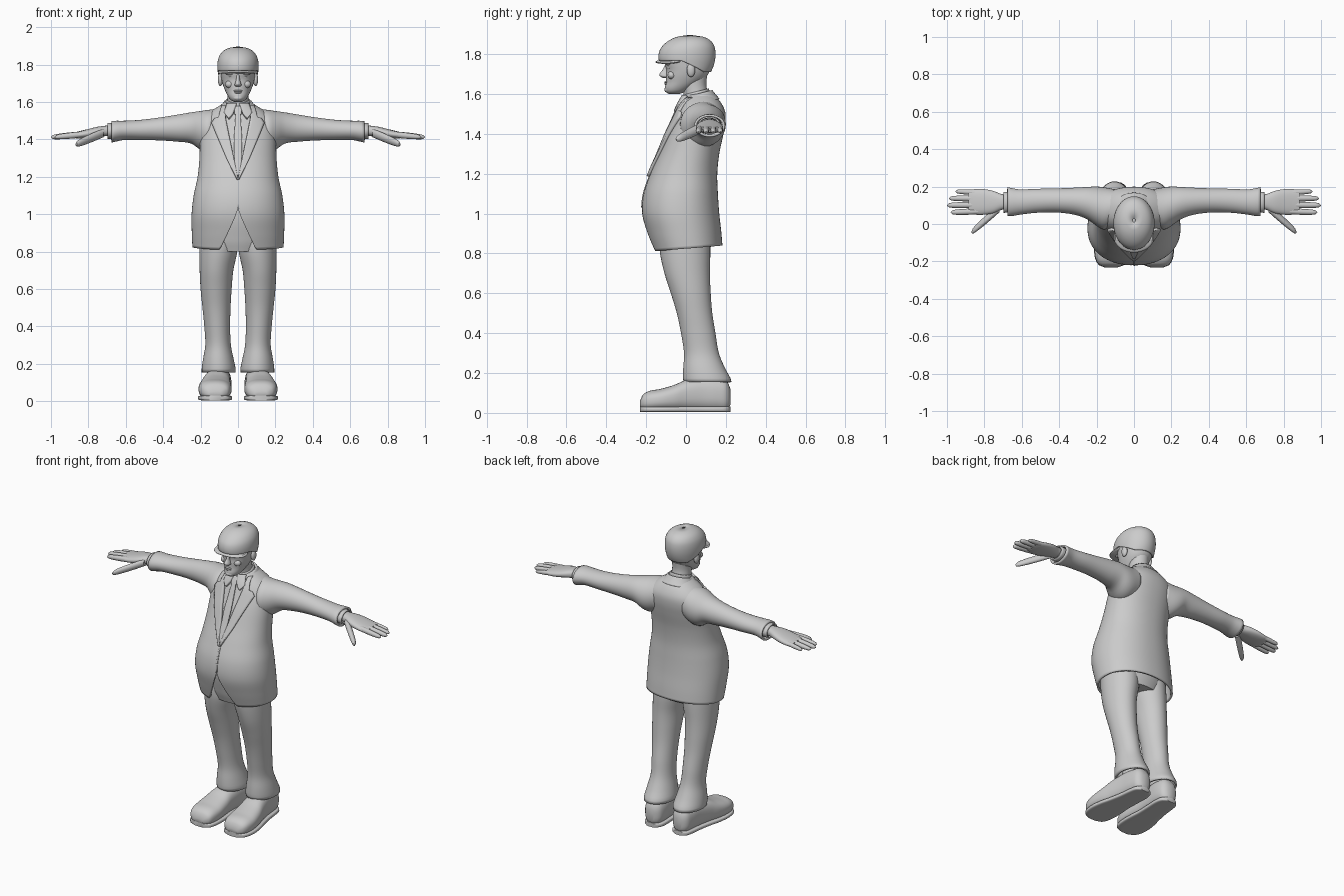
import bpy
from math import cos, sin, pi, copysign
from mathutils import Vector

cube = bpy.data.objects.get("Cube")
if cube:
    bpy.data.objects.remove(cube)

grey = bpy.data.materials.new("light grey")
grey.use_nodes = True
TONE = (0.6, 0.6, 0.6, 1)
grey.diffuse_color = TONE
grey.node_tree.nodes["Principled BSDF"].inputs["Base Color"].default_value = TONE
parts = []


def add_part(name, verts, faces, mirror=False, shell=0.0, offset=-1):
    mesh = bpy.data.meshes.new(name)
    mesh.from_pydata(verts, [], faces)
    mesh.materials.append(grey)
    obj = bpy.data.objects.new(name, mesh)
    bpy.context.collection.objects.link(obj)
    if shell:
        mod = obj.modifiers.new("thickness", "SOLIDIFY")
        mod.thickness, mod.offset = shell, offset
    if mirror:
        obj.modifiers.new("both sides", "MIRROR")
    parts.append(obj)
    return obj


def profile(rows, s):
    """Smoothly interpolate the extents stored in rows at station s."""
    s = min(max(s, rows[0][0]), rows[-1][0])
    i = next(k for k in range(len(rows) - 1) if s <= rows[k + 1][0])
    p, q = rows[i], rows[i + 1]
    before, after = rows[max(i - 1, 0)], rows[min(i + 2, len(rows) - 1)]
    h = q[0] - p[0]
    t = (s - p[0]) / h
    out = []
    for k in range(1, 5):
        m0 = (q[k] - before[k]) / (q[0] - before[0]) * h
        m1 = (after[k] - p[k]) / (after[0] - p[0]) * h
        d = q[k] - p[k]
        out.append(p[k] + t * (m0 + t * (3 * d - 2 * m0 - m1 + t * (m0 + m1 - 2 * d))))
    return out


def skin(name, rows, axis=2, n=32, steps=24, power=1.0, bottom=None, warp=None,
         closed=True, **kw):
    """Loft oval sections along an axis; rows are (station, a0, a1, b0, b1)."""
    verts, faces = [], []
    for i in range(steps + 1):
        for j in range(n):
            c, s = cos(2 * pi * j / n), sin(2 * pi * j / n)
            lo = bottom(c, s) if bottom else rows[0][0]
            st = lo + (rows[-1][0] - lo) * i / steps
            a0, a1, b0, b1 = profile(rows, st)
            v = Vector()
            v[axis] = st
            v[(axis + 1) % 3] = (a0 + a1 + (a1 - a0) * copysign(abs(c) ** power, c)) / 2
            v[(axis + 2) % 3] = (b0 + b1 + (b1 - b0) * copysign(abs(s) ** power, s)) / 2
            verts.append(warp(v) if warp else v)
    for i in range(steps):
        for j in range(n):
            k = (j + 1) % n
            faces.append((i * n + j, i * n + k, (i + 1) * n + k, (i + 1) * n + j))
    if closed:
        faces.append(tuple(reversed(range(n))))
        faces.append(tuple(range(steps * n, steps * n + n)))
    return add_part(name, verts, faces, **kw)


def upright(rows):
    """Turn (z, half width, front y, back y) into loft rows."""
    return [(z, -w, w, f, b) for z, w, f, b in rows]


def blob(name, centre, size, mirror=False):
    """Small ellipsoid for facial features."""
    n, m = 20, 12
    verts = [Vector((centre[0] + size[0] * sin(pi * i / m) * cos(2 * pi * j / n),
                     centre[1] + size[1] * sin(pi * i / m) * sin(2 * pi * j / n),
                     centre[2] - size[2] * cos(pi * i / m)))
             for i in range(m + 1) for j in range(n)]
    faces = [(i * n + j, i * n + (j + 1) % n, (i + 1) * n + (j + 1) % n, (i + 1) * n + j)
             for i in range(m) for j in range(n)]
    return add_part(name, verts, faces, mirror)


# Jacket body with a parted front hem
JACKET = upright([(0.81, .243, -.165, .185), (0.9, .247, -.195, .178), (1.0, .248, -.22, .167),
                  (1.1, .237, -.213, .16), (1.2, .216, -.178, .157), (1.3, .206, -.135, .167),
                  (1.4, .204, -.095, .188), (1.46, .203, -.067, .198), (1.51, .185, -.045, .197),
                  (1.55, .145, -.026, .18), (1.58, .1, -.008, .157), (1.605, .06, .005, .13)])


def hem(c, s):
    gap = abs(c) / 0.36
    if s < 0 and gap < 1:
        return 0.815 + 0.215 * (1 - gap ** 0.8)
    return 0.825 + 0.015 * s


skin("jacket_body", JACKET, n=128, steps=56, power=0.92, bottom=hem, closed=False, shell=0.012)


def chest_y(x, z):
    a0, a1, b0, b1 = profile(JACKET, z)
    u = min(abs(x) / a1, 0.97)
    return (b0 + b1) / 2 - (b1 - b0) / 2 * (1 - u ** 2.17) ** 0.46


def plate(name, rows, lift, thick, mirror=True):
    """Thin piece following the chest; rows are (z, inner x, outer x)."""
    cols, per = 6, 6
    lines = []
    for p, q in zip(rows, rows[1:]):
        lines += [[a + (b - a) * k / per for a, b in zip(p, q)] for k in range(per)]
    lines.append(rows[-1])
    verts = []
    for z, x0, x1 in lines:
        for k in range(cols + 1):
            x = x0 + (x1 - x0) * k / cols
            verts.append(Vector((x, chest_y(x, z) - lift, z)))
    w = cols + 1
    faces = [(i * w + k, i * w + k + 1, (i + 1) * w + k + 1, (i + 1) * w + k)
             for i in range(len(lines) - 1) for k in range(cols)]
    add_part(name, verts, faces, mirror, thick, -1)


# Lapels, shirt collar, tie
plate("lapels", [(1.19, 0, .006), (1.3, .022, .062), (1.4, .043, .105), (1.49, .062, .143),
                 (1.515, .067, .125), (1.52, .068, .105), (1.585, .07, .088)], .016, .02)
plate("shirt_collar_points", [(1.515, .048, .052), (1.545, .025, .075), (1.595, .008, .06)], .022, .02)
plate("tie", [(1.21, -.004, .004), (1.26, -.018, .018), (1.4, -.022, .022), (1.535, -.013, .013),
              (1.54, -.018, .018), (1.58, -.024, .024)], .014, .016, False)
plate("front_edge", [(1.03, -.002, .006), (1.2, -.002, .006)], .004, .006, False)


def tilt(v):
    v.z += 0.25 * (v.y - 0.06)
    return v


skin("jacket_collar", upright([(1.55, .115, -.035, .168), (1.575, .092, -.022, .15),
                               (1.602, .074, -.005, .132)]),
     steps=8, closed=False, warp=tilt, shell=0.012)
skin("shirt_collar", upright([(1.57, .075, -.022, .125), (1.615, .063, -.01, .115)]),
     steps=6, closed=False, warp=tilt, shell=0.008)

# Sleeves and cuffs
skin("sleeves", [(.1, .0, .185, 1.36, 1.565), (.16, -.03, .196, 1.335, 1.558),
                 (.2, -.01, .2, 1.345, 1.552), (.25, .025, .198, 1.378, 1.545),
                 (.32, .05, .194, 1.388, 1.533), (.42, .062, .19, 1.395, 1.517),
                 (.52, .06, .188, 1.397, 1.505), (.61, .05, .185, 1.397, 1.5),
                 (.655, .042, .192, 1.388, 1.5), (.675, .042, .197, 1.384, 1.498)],
     axis=0, n=40, steps=40, closed=False, mirror=True, shell=0.012)
skin("shirt_cuffs", [(.6, .062, .17, 1.405, 1.485), (.698, .06, .172, 1.402, 1.488)],
     axis=0, steps=6, closed=False, mirror=True, shell=0.008)

# Hands
skin("palms", [(.62, .08, .155, 1.42, 1.475), (.7, .078, .158, 1.418, 1.474),
               (.75, .058, .176, 1.414, 1.468), (.8, .05, .186, 1.408, 1.456),
               (.85, .05, .186, 1.404, 1.444), (.885, .058, .182, 1.41, 1.436)],
     axis=0, mirror=True, power=0.85)


def digit(name, root, tip, r):
    """Tapered, round-ended finger along x between two points."""
    rows = []
    for t, k in ((0, 1), (.4, 1.02), (.75, .9), (.92, .7), (.98, .4), (1, .08)):
        x, y, z = Vector(root).lerp(Vector(tip), t)
        rows.append((x, y - r * k, y + r * k, z - r * k, z + r * k))
    skin(name, rows, axis=0, n=16, steps=18, mirror=True)


for name, y0, y1, tip, r in (("index", .068, .062, .98, .016), ("middle", .102, .1, 1.0, .0165),
                             ("ring", .137, .137, .99, .0155), ("little", .168, .174, .955, .0135)):
    digit(name + "_fingers", (.83, y0, 1.427), (tip, y1, 1.412), r)
digit("thumbs", (.72, .085, 1.435), (.87, -.045, 1.372), .023)

# Trousers
skin("trouser_seat", upright([(.8, .17, -.12, .115), (.86, .2, -.14, .13), (1.0, .21, -.165, .13),
                              (1.15, .18, -.14, .12)]), n=48)
skin("trouser_legs", [(.155, .014, .194, -.012, .228), (.175, .013, .194, -.015, .223),
                      (.22, .022, .188, -.014, .198), (.3, .038, .175, -.01, .165),
                      (.4, .042, .18, -.025, .148), (.5, .04, .19, -.046, .132),
                      (.6, .034, .2, -.076, .124), (.7, .025, .205, -.108, .12),
                      (.8, .004, .207, -.13, .122), (.88, .0, .205, -.135, .12)],
     n=40, steps=40, closed=False, mirror=True, shell=0.012)
skin("ankles", [(.1, .06, .15, .04, .17), (.25, .06, .15, .03, .15)], steps=4, mirror=True)

# Shoes with soles
UPPER = [(-.232, .03, .055, .09, .155), (-.222, .018, .085, .06, .182), (-.19, .01, .108, .042, .203),
         (-.13, .01, .12, .034, .211), (-.06, .01, .14, .036, .203), (0, .01, .165, .04, .188),
         (.08, .01, .18, .038, .172), (.16, .01, .175, .036, .162), (.205, .014, .16, .048, .15),
         (.223, .04, .12, .075, .125)]
skin("shoes", UPPER, axis=1, n=40, steps=40, power=0.8, mirror=True)


def outline(t):
    a0, a1, b0, b1 = profile(UPPER, t)
    return (t, .004, .032, b0 - .003, b1 + .003)


skin("soles", [outline(row[0]) for row in UPPER], axis=1, steps=40, power=0.45, mirror=True)

# Neck and head
skin("neck", upright([(1.52, .07, -.01, .12), (1.6, .058, -.012, .11), (1.65, .056, -.025, .102),
                      (1.72, .06, -.03, .11)]))
skin("head", upright([(1.6, .018, -.085, -.035), (1.608, .036, -.1, -.01), (1.63, .053, -.106, .03),
                      (1.66, .068, -.1, .075), (1.69, .08, -.1, .105), (1.72, .088, -.098, .12),
                      (1.75, .092, -.106, .128), (1.8, .095, -.11, .132), (1.85, .08, -.08, .11)]),
     n=40, power=0.95)
skin("nose", upright([(1.682, .008, -.118, -.08), (1.688, .018, -.128, -.08),
                      (1.698, .017, -.134, -.08), (1.72, .01, -.119, -.08),
                      (1.748, .009, -.105, -.08)]), n=20)
blob("brow_ridges", (.037, -.088, 1.752), (.03, .014, .008), True)
blob("eyes", (.036, -.081, 1.733), (.015, .012, .008), True)
blob("cheeks", (.045, -.072, 1.695), (.024, .02, .02), True)
blob("upper_lip", (0, -.1, 1.66), (.024, .009, .005))
blob("lower_lip", (0, -.1, 1.651), (.02, .009, .006))
blob("chin", (0, -.092, 1.622), (.026, .017, .015))
blob("ears", (.094, .025, 1.72), (.014, .021, .034), True)


# Flat cap with peak
def cap_edge(c, s):
    return 1.768 if s < -0.2 else 1.768 - 0.058 * min((s + 0.2) / 0.9, 1)


skin("cap_crown", upright([(1.7, .098, -.1, .12), (1.74, .105, -.125, .138), (1.78, .11, -.138, .147),
                           (1.82, .108, -.132, .147), (1.85, .098, -.11, .138),
                           (1.875, .077, -.075, .115), (1.89, .045, -.035, .078),
                           (1.896, .008, .01, .03)]),
     n=48, bottom=cap_edge, closed=False, shell=0.008)


def droop(v):
    v.z += 0.12 * (v.y + 0.07) - 1.1 * v.x ** 2
    return v


skin("cap_peak", upright([(1.764, .1, -.145, .01), (1.77, .108, -.153, .01), (1.778, .1, -.145, .01)]),
     n=40, steps=6, warp=droop)

# Smooth shading with crisp hems
bpy.ops.object.select_all(action="DESELECT")
for obj in parts:
    obj.select_set(True)
bpy.context.view_layer.objects.active = parts[0]
bpy.ops.object.shade_smooth_by_angle(angle=0.7)
